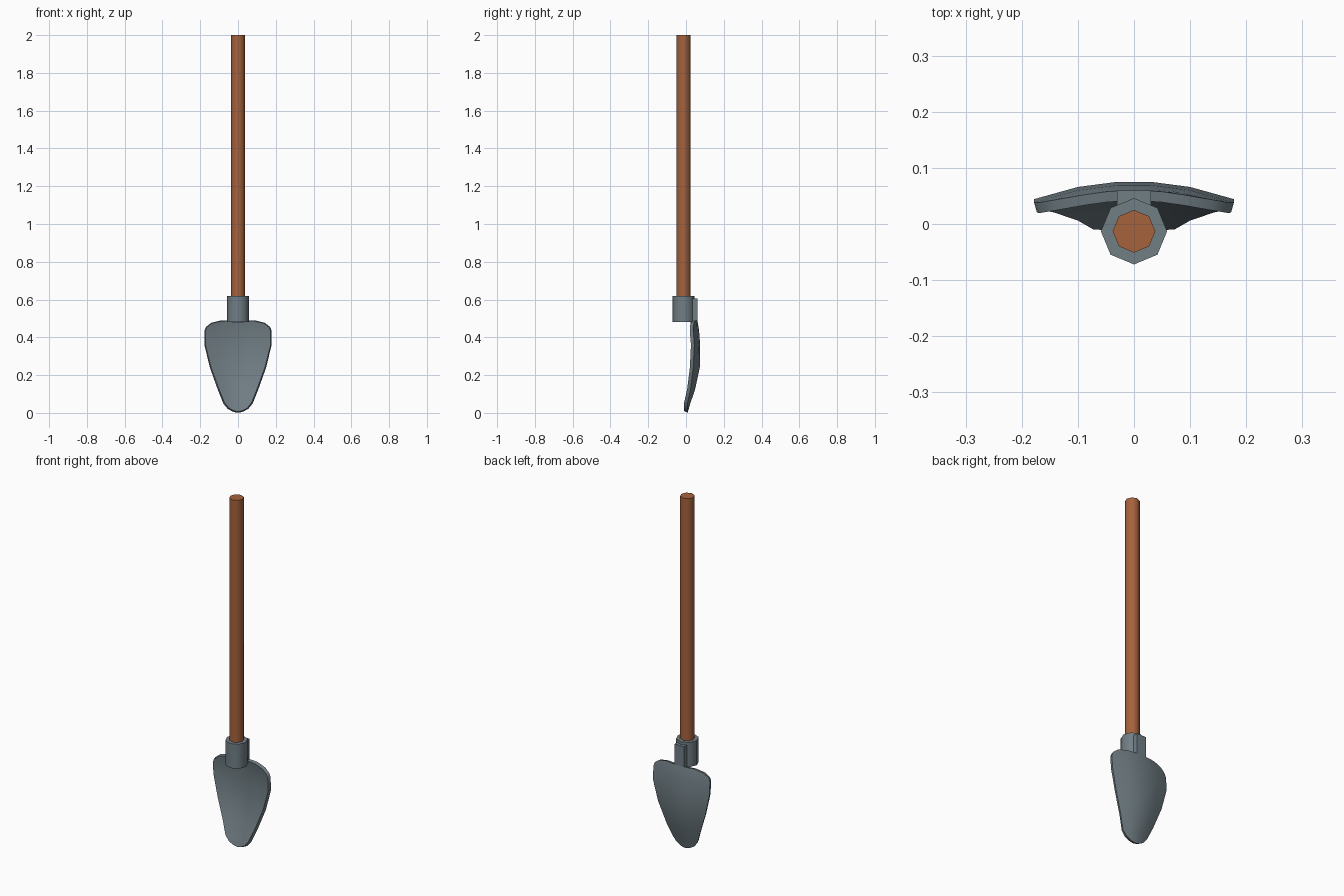
import bpy, math

if "Cube" in bpy.data.objects:
    bpy.data.objects.remove(bpy.data.objects["Cube"])


def material(name, rgb):
    m = bpy.data.materials.new(name)
    m.diffuse_color = (*rgb, 1)
    m.use_nodes = True
    m.node_tree.nodes["Principled BSDF"].inputs["Base Color"].default_value = m.diffuse_color
    return m


WOOD = material("brown_wood", (0.38, 0.122, 0.046))
STEEL = material("grey_steel", (0.165, 0.21, 0.235))


def smooth(obj, angle):
    bpy.ops.object.select_all(action='DESELECT')
    obj.select_set(True)
    bpy.context.view_layer.objects.active = obj
    bpy.ops.object.shade_smooth_by_angle(angle=math.radians(angle))


def octagon(name, radius, z0, z1, mat):
    bpy.ops.mesh.primitive_cylinder_add(vertices=8, radius=radius, depth=z1 - z0,
                                        location=(0, -0.013, (z0 + z1) / 2))
    obj = bpy.context.object
    obj.name = name
    obj.data.materials.append(mat)
    smooth(obj, 50)


# Handle and the socket it sits in
octagon("handle", 0.038, 0.50, 2.0, WOOD)
octagon("socket", 0.059, 0.48, 0.62, STEEL)

# Tang joining socket to blade
bpy.ops.mesh.primitive_cube_add(size=1, location=(0, 0.0425, 0.54))
tang = bpy.context.object
tang.name = "tang"
tang.scale = (0.06, 0.035, 0.13)
tang.data.materials.append(STEEL)

# Blade: rows of (height, half width, depth of back surface at the middle)
rows = [(0.49, 0.09, 0.060), (0.477, 0.142, 0.063), (0.455, 0.17, 0.067),
        (0.435, 0.178, 0.070), (0.36, 0.178, 0.076), (0.24, 0.149, 0.074),
        (0.12, 0.106, 0.048), (0.05, 0.078, 0.023), (0.022, 0.055, 0.015),
        (0.008, 0.03, 0.011), (0.002, 0.01, 0.009)]
cols = [-1, -0.56, -0.17, 0.17, 0.56, 1]
verts, faces = [], []
for z, w, depth in rows:
    curl = 1 + 1.8 * max(0, 1 - z / 0.36)      # more strongly dished near the tip
    for f in cols:
        x = f * w
        verts.append((x, depth - curl * x * x, z))
n = len(cols)
for i in range(len(rows) - 1):
    for j in range(n - 1):
        a = i * n + j
        faces.append((a, a + 1, a + n + 1, a + n))
mesh = bpy.data.meshes.new("blade")
mesh.from_pydata(verts, [], faces)
blade = bpy.data.objects.new("blade", mesh)
bpy.context.collection.objects.link(blade)
mesh.materials.append(STEEL)
bpy.context.view_layer.objects.active = blade
solid = blade.modifiers.new("thickness", 'SOLIDIFY')
solid.thickness = 0.019
solid.offset = -1
bpy.ops.object.modifier_apply(modifier=solid.name)
smooth(blade, 40)
